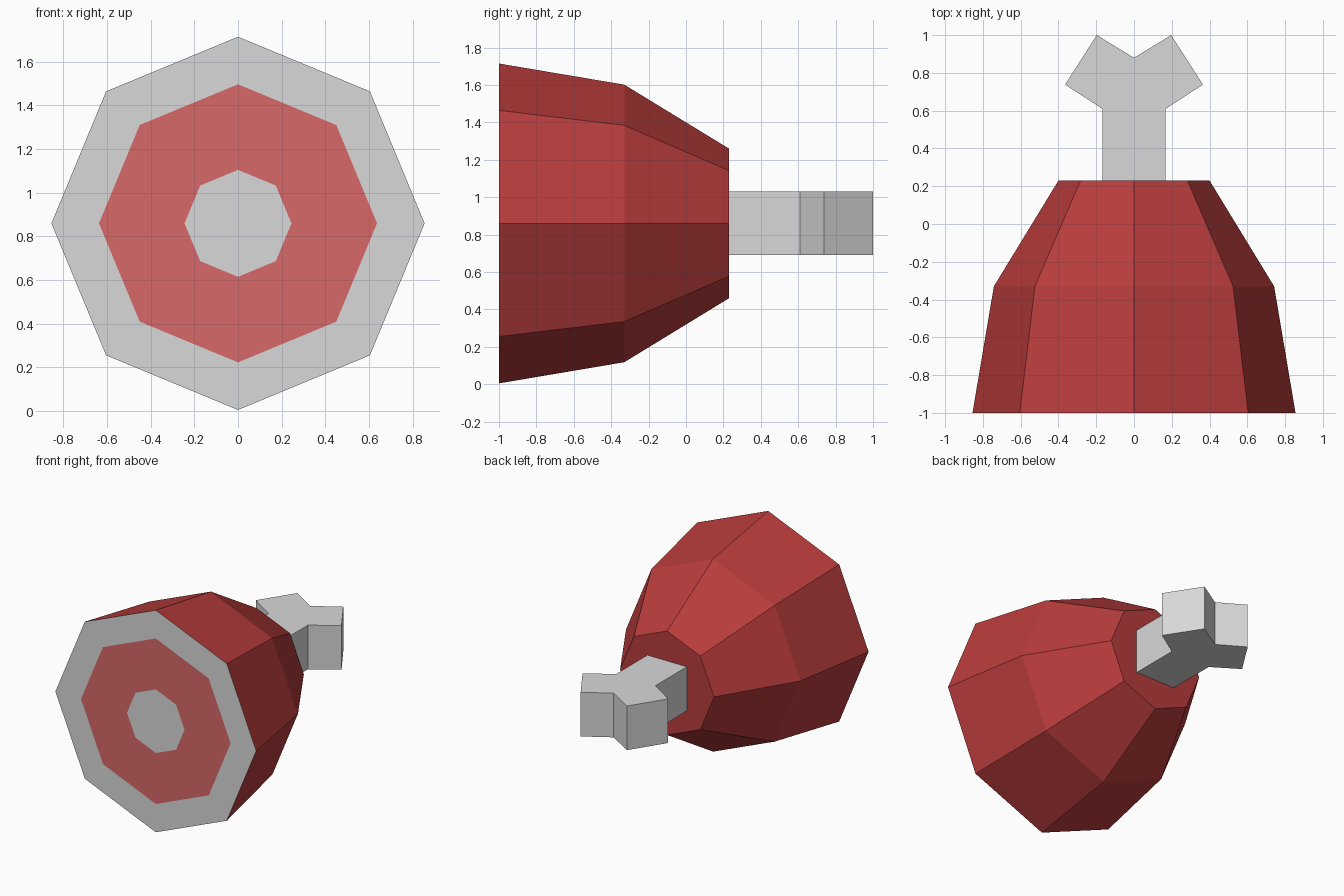
import bpy, bmesh, math

if "Cube" in bpy.data.objects:
    bpy.data.objects.remove(bpy.data.objects["Cube"])

CZ = 0.86      # height of the long axis
SIDES = 8


def material(name, rgb):
    m = bpy.data.materials.new(name)
    m.diffuse_color = (*rgb, 1)
    m.use_nodes = True
    m.node_tree.nodes["Principled BSDF"].inputs["Base Color"].default_value = m.diffuse_color
    return m


GREY = material("pale grey", (0.69, 0.69, 0.69))
SKIN = material("roasted red", (0.485, 0.045, 0.045))
MEAT = material("pink meat", (0.69, 0.14, 0.14))


def make_object(name, bm, mats):
    bmesh.ops.recalc_face_normals(bm, faces=bm.faces[:])
    me = bpy.data.meshes.new(name)
    bm.to_mesh(me)
    bm.free()
    for m in mats:
        me.materials.append(m)
    ob = bpy.data.objects.new(name, me)
    bpy.context.collection.objects.link(ob)
    return ob


# Meat: octagonal rings along y, starting at the centre of the cut face
# (y, radius, material of the band leading to the next ring)
rings = [(-1.0, 0.245, 1), (-1.0, 0.637, 0), (-1.0, 0.855, 2),
         (-0.33, 0.742, 2), (0.23, 0.40, 2)]
bm = bmesh.new()
loops = []
for y, r, _ in rings:
    loops.append([bm.verts.new((r * math.cos(a), y, CZ + r * math.sin(a)))
                  for a in (2 * math.pi * i / SIDES for i in range(SIDES))])
for k in range(len(rings) - 1):
    a, b = loops[k], loops[k + 1]
    for i in range(SIDES):
        j = (i + 1) % SIDES
        bm.faces.new((a[i], a[j], b[j], b[i])).material_index = rings[k][2]
bm.faces.new(loops[0]).material_index = 0      # bone core in the cut
bm.faces.new(loops[-1]).material_index = 2     # narrow end
make_object("ham_meat", bm, [GREY, MEAT, SKIN])

# Bone: forked outline, mirrored in x and extruded in z
half = [(0.168, 0.23), (0.168, 0.61), (0.365, 0.738), (0.197, 1.0)]
outline = half + [(0, 0.88)] + [(-x, y) for x, y in reversed(half)]
bm = bmesh.new()
face = bm.faces.new([bm.verts.new((x, y, CZ - 0.17)) for x, y in outline])
ext = bmesh.ops.extrude_face_region(bm, geom=[face])
bmesh.ops.translate(bm, vec=(0, 0, 0.34),
                    verts=[v for v in ext["geom"] if isinstance(v, bmesh.types.BMVert)])
make_object("bone", bm, [GREY])
